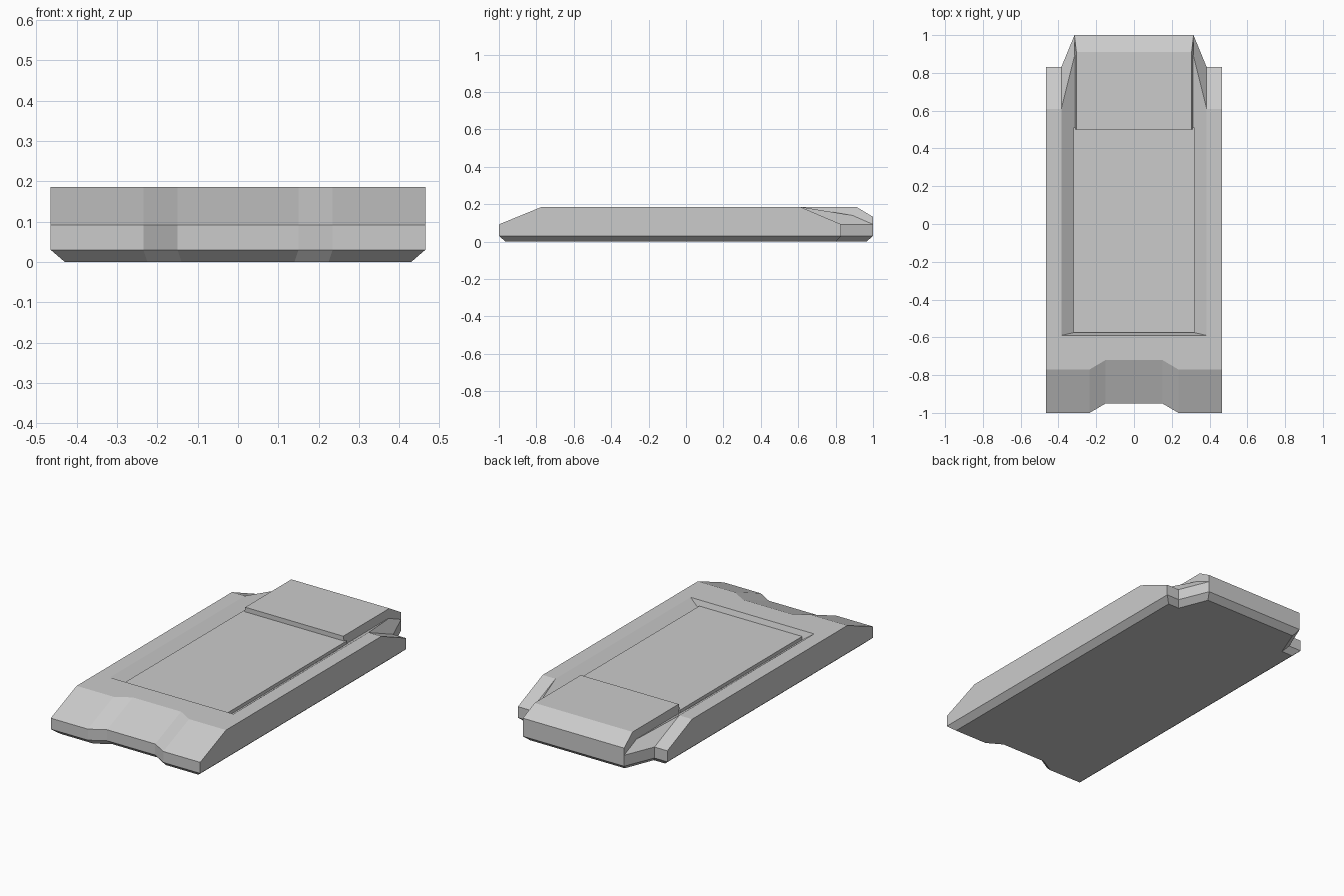
import bpy, bmesh

if "Cube" in bpy.data.objects:
    bpy.data.objects.remove(bpy.data.objects["Cube"])

grey = bpy.data.materials.new("light_grey")
grey.diffuse_color = (0.6, 0.6, 0.6, 1)
grey.use_nodes = True
grey.node_tree.nodes["Principled BSDF"].inputs["Base Color"].default_value = grey.diffuse_color


def finish(name, bm):
    bmesh.ops.recalc_face_normals(bm, faces=bm.faces[:])
    me = bpy.data.meshes.new(name)
    bm.to_mesh(me)
    bm.free()
    me.materials.append(grey)
    ob = bpy.data.objects.new(name, me)
    bpy.context.collection.objects.link(ob)
    return ob


# Body: right-half outline at each level, mirrored to the left
levels = {
    "a": (0.0, [(.14, -.915), (.225, -.965), (.43, -.965), (.43, .80), (.36, .80), (.295, .965)]),
    "b": (.03, [(.15, -.95), (.235, -1), (.465, -1), (.465, .83), (.385, .83), (.315, 1)]),
    "c": (.092, [(.15, -.95), (.235, -1), (.465, -1), (.465, .83), (.385, .83), (.315, 1)]),
    "t": (.186, [(.15, -.72), (.235, -.77), (.465, -.77), (.465, .61), (.385, .61), (.385, -.59)]),
    "g": (.14, [(.32, -.575), (.315, .89)]),
}
bm = bmesh.new()
right, left = {}, {}
for key, (z, pts) in levels.items():
    for i, (x, y) in enumerate(pts):
        right[key + str(i)] = bm.verts.new((x, y, z))
        left[key + str(i)] = bm.verts.new((-x, y, z))


def pair(*ids):
    """One face on each side."""
    for side in (right, left):
        bm.faces.new([side[i] for i in ids])


def span(*ids):
    """One face across the centre."""
    bm.faces.new([right[i] for i in ids] + [left[i] for i in reversed(ids)])


# bottom, lower chamfer and vertical edge
span("a0", "a1", "a2", "a3", "a4", "a5")
for lo, hi in (("a", "b"), ("b", "c")):
    for i in range(5):
        pair(f"{lo}{i}", f"{lo}{i+1}", f"{hi}{i+1}", f"{hi}{i}")
    span(lo + "0", hi + "0")
    span(lo + "5", hi + "5")
# upper bevels
for i in range(4):
    pair(f"c{i}", f"c{i+1}", f"t{i+1}", f"t{i}")
pair("c4", "c5", "g1", "t4")
span("c0", "t0")
span("c5", "g1")
# rim top, recess walls and floor
span("t0", "t1", "t2", "t5")
pair("t2", "t3", "t4", "t5")
pair("t5", "t4", "g1", "g0")
span("t5", "g0")
span("g0", "g1")
finish("frame_body", bm)


def slab(name, profile, half_width):
    """Profile in y, z stretched across x; half_width depends on z."""
    bm = bmesh.new()
    ends = [[bm.verts.new((s * half_width(z), y, z)) for y, z in profile] for s in (-1, 1)]
    for e in ends:
        bm.faces.new(e)
    n = len(profile)
    for i in range(n):
        j = (i + 1) % n
        bm.faces.new((ends[0][i], ends[0][j], ends[1][j], ends[1][i]))
    return finish(name, bm)


# Sunken centre panel and raised rear plate
slab("centre_panel", [(-.575, .13), (-.575, .16), (.51, .16), (.51, .13)], lambda z: .32)
slab("rear_plate", [(.5, .13), (.5, .186), (.91, .186), (1, .132), (1, .092), (.88, .13)],
     lambda z: .305 + .01 * min(1, (.186 - z) / .05))
